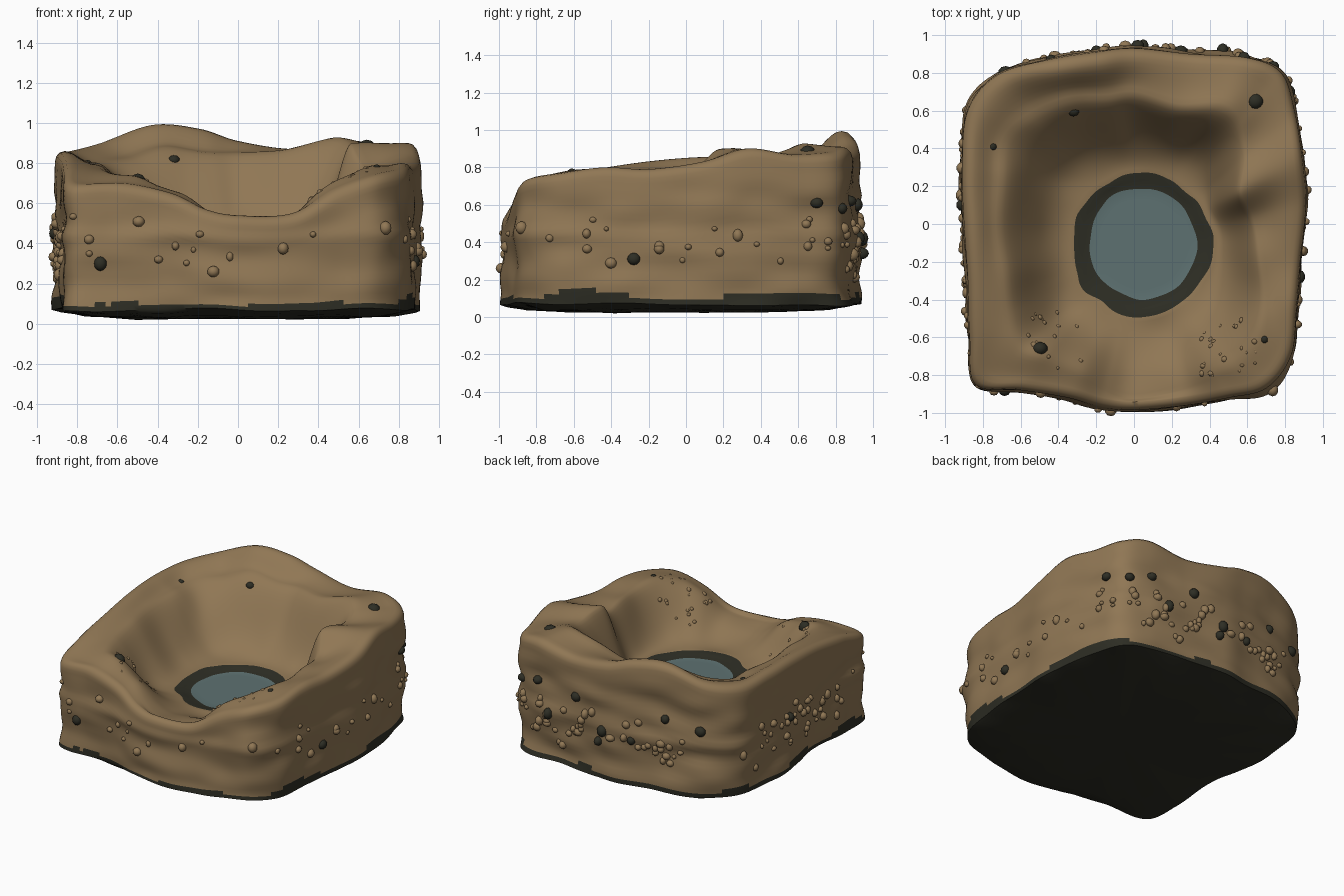
import bpy, bmesh, math, random
from mathutils import Vector, noise
from mathutils.bvhtree import BVHTree

random.seed(7)
old = bpy.data.objects.get("Cube")
if old:
    bpy.data.objects.remove(old, do_unlink=True)


def make_material(name, colour):
    mat = bpy.data.materials.new(name)
    mat.use_nodes = True
    mat.diffuse_color = (*colour, 1)
    mat.node_tree.nodes["Principled BSDF"].inputs["Base Color"].default_value = (*colour, 1)
    return mat


earth = make_material("brown earth", (.28, .185, .09))
stone = make_material("dark stone", (.027, .027, .018))
water = make_material("grey blue water", (.11, .165, .165))
EARTH, STONE, WATER = range(3)

# Outline of the block: x, y, rim height, crest distance (fraction), crest height
RIM = [
    (0, -.985, .54, .93, .53), (.28, -.96, .55, .9, .54), (.5, -.92, .67, .85, .67),
    (.7, -.87, .74, .82, .76), (.83, -.7, .77, .8, .79), (.86, -.45, .8, .8, .78),
    (.88, -.2, .79, .75, .77), (.91, .1, .83, .68, .78), (.89, .35, .9, .62, .89),
    (.85, .6, .87, .68, .87), (.78, .8, .88, .72, .9), (.6, .88, .91, .76, .92),
    (.3, .9, .87, .74, .86), (0, .93, .91, .78, .85), (-.2, .91, .97, .78, .86),
    (-.45, .87, .99, .8, .88), (-.72, .79, .9, .78, .84), (-.88, .6, .86, .8, .81),
    (-.91, .3, .86, .8, .8), (-.9, 0, .85, .82, .8), (-.88, -.3, .82, .8, .79),
    (-.87, -.6, .77, .78, .77), (-.84, -.85, .7, .75, .74), (-.6, -.88, .7, .8, .72),
    (-.35, -.92, .65, .85, .66), (-.17, -.97, .57, .9, .57)]
STEPS = 10
COUNT = len(RIM) * STEPS
CENTRE = Vector((.04, -.11))
WATER_Z, FLOOR_Z = .41, .43


def rim_at(k):
    """Smooth closed curve through the outline table."""
    i, f = divmod(k, STEPS)
    f /= STEPS
    a, b, c, d = (RIM[(i + n) % len(RIM)] for n in (-1, 0, 1, 2))
    return [q + f / 2 * (r - p + f * (2*p - 5*q + 4*r - s + f * (3*(q - r) + s - p)))
            for p, q, r, s in zip(a, b, c, d)]


def rough(x, y, z, scale):
    return noise.noise(Vector((x, y, z)) * scale)


def smooth(u):
    return u * u * (3 - 2 * u)


def column(k):
    """Points and material slots from the pool out over the rim and under the base."""
    x, y, rim, crest, crest_z = rim_at(k)
    out = Vector((x, y)) - CENTRE
    length = out.length
    way = out / length
    wobble = rough(way.x, way.y, 3, 1.6)
    pool = (.29 + .03 * wobble) / length
    shore = (.375 + .03 * rough(way.x, way.y, 8, 2.5)) / length
    pts = []

    def add(t, z, slot, bump=0.0):
        p = CENTRE + out * t
        pts.append((Vector((p.x, p.y, z + bump * rough(p.x, p.y, 0, 4))), slot))

    # pool and dark shore
    for f in (.4, .8, 1):
        add(pool * f, WATER_Z, WATER)
    for f in (.5, 1):
        add(pool + (shore - pool) * f, WATER_Z + (FLOOR_Z - WATER_Z) * f, STONE)
    # crater wall
    for n in range(1, 19):
        u = n / 18
        z = FLOOR_Z + (crest_z - FLOOR_Z) * smooth(u ** 1.3)
        add(shore + (crest - shore) * u, z, EARTH, .07 * u * (1 - u) + .025 * u)
    # rim plateau
    edge = .95
    for n in range(1, 8):
        u = n / 7
        z = crest_z + (rim - crest_z) * smooth(u)
        add(crest + (edge - crest) * u, z, EARTH, .025 * (1 - u))
    # rounded lip
    for angle in (30, 60, 90):
        a = math.radians(angle)
        add(edge + (1 - edge) * math.sin(a), rim - .05 * (1 - math.cos(a)), EARTH)
    # outer side with faint strata
    top, low = rim - .05, .07 + .02 * rough(x, y, 5, 3)
    stain = .085 + .09 * max(0, rough(x, y, 2, 2.6))
    for n in range(1, 25):
        u = n / 24
        z = top + (low - top) * u
        ridge = .012 * math.exp(-((z - .44) / .04) ** 2) * smooth(min(1, u * 4))
        swell = .03 * rough(x, y, z * 2.5, 3) * min(1, u * 4)
        add(1 + ridge + swell, z, STONE if z < stain else EARTH)
    # underside
    for f in (.97, .85, .6, .3):
        add(f, .025 + (low - .025) * f ** 6, STONE, .02 * f)
    return pts


# Terrain block
bm = bmesh.new()
columns = [column(k) for k in range(COUNT)]
grid = [[bm.verts.new(p) for p, _ in col] for col in columns]
hub = bm.verts.new((*CENTRE, WATER_Z))
foot = bm.verts.new((*CENTRE, .025))
for k in range(COUNT):
    a, b = grid[k], grid[(k + 1) % COUNT]
    bm.faces.new((hub, a[0], b[0])).material_index = WATER
    bm.faces.new((foot, b[-1], a[-1])).material_index = STONE
    for n in range(len(a) - 1):
        face = bm.faces.new((a[n], a[n + 1], b[n + 1], b[n]))
        face.material_index = columns[k][n + 1][1]
bmesh.ops.recalc_face_normals(bm, faces=bm.faces)
tree = BVHTree.FromBMesh(bm)


def finish(name, bm, materials, angle=50):
    mesh = bpy.data.meshes.new(name)
    bm.to_mesh(mesh)
    bm.free()
    for mat in materials:
        mesh.materials.append(mat)
    ob = bpy.data.objects.new(name, mesh)
    bpy.context.collection.objects.link(ob)
    bpy.ops.object.select_all(action='DESELECT')
    ob.select_set(True)
    bpy.context.view_layer.objects.active = ob
    bpy.ops.object.shade_smooth_by_angle(angle=math.radians(angle))


finish("crater_block", bm, (earth, stone, water))


def on_side(x, y, z):
    ray = Vector((-x, -y, 0)).normalized()
    return tree.ray_cast(Vector((x, y, z)) - ray * 2, ray)[0]


def on_top(x, y):
    return tree.ray_cast(Vector((x, y, 2)), Vector((0, 0, -1)))[0]


def pebbles(name, spots, mat):
    bm = bmesh.new()
    for place, size in spots:
        made = bmesh.ops.create_icosphere(bm, subdivisions=2, radius=size)
        stretch = Vector([random.uniform(.8, 1.2) for _ in range(3)])
        for v in made["verts"]:
            v.co = v.co * stretch + place
    finish(name, bm, [mat], 60)


# Dark stones: along the back and corners, a few elsewhere
dark = [(on_side(x, y, z), .035) for x, y, z in (
    (-.7, -.9, .3), (.88, -.28, .31), (.85, .72, .61), (.75, .85, .58), (.6, .9, .62),
    (.46, .9, .42), (.02, .95, .42), (.05, .95, .34), (-.45, .89, .6), (-.7, .83, .55),
    (.25, .92, .6), (-.2, .92, .4), (-.9, .1, .45))]
dark += [(on_top(x, y) - Vector((0, 0, .02)), size) for x, y, size in (
    (.64, .65, .045), (-.32, .6, .028), (-.75, .41, .025), (-.5, -.66, .04), (.69, -.61, .028))]
pebbles("dark_stones", dark, stone)

# Brown pebbles scattered in two bands on the sides
light = []
for k in range(95):
    x, y, rim = rim_at(random.randrange(COUNT))[:3]
    if y < -.8 and random.random() < .6:
        continue
    z = min(random.choice((.3, .45)) + random.uniform(-.09, .09), rim - .12)
    light.append((on_side(x, y, z), random.uniform(.014, .03)))
# Clusters on the left and back sides
for k in range(45):
    x, y = random.choice(((-.9, random.uniform(-.6, .4)), (random.uniform(-.6, .6), .9)))
    light.append((on_side(x, y, random.uniform(.28, .5)), random.uniform(.02, .032)))
# Small grit on the front mounds
for k in range(40):
    x, y = random.choice(((-.42, -.62), (.5, -.66)))
    spot = on_top(x + random.uniform(-.15, .15), y + random.uniform(-.15, .15))
    light.append((spot - Vector((0, 0, .008)), random.uniform(.01, .018)))
pebbles("brown_pebbles", light, earth)
